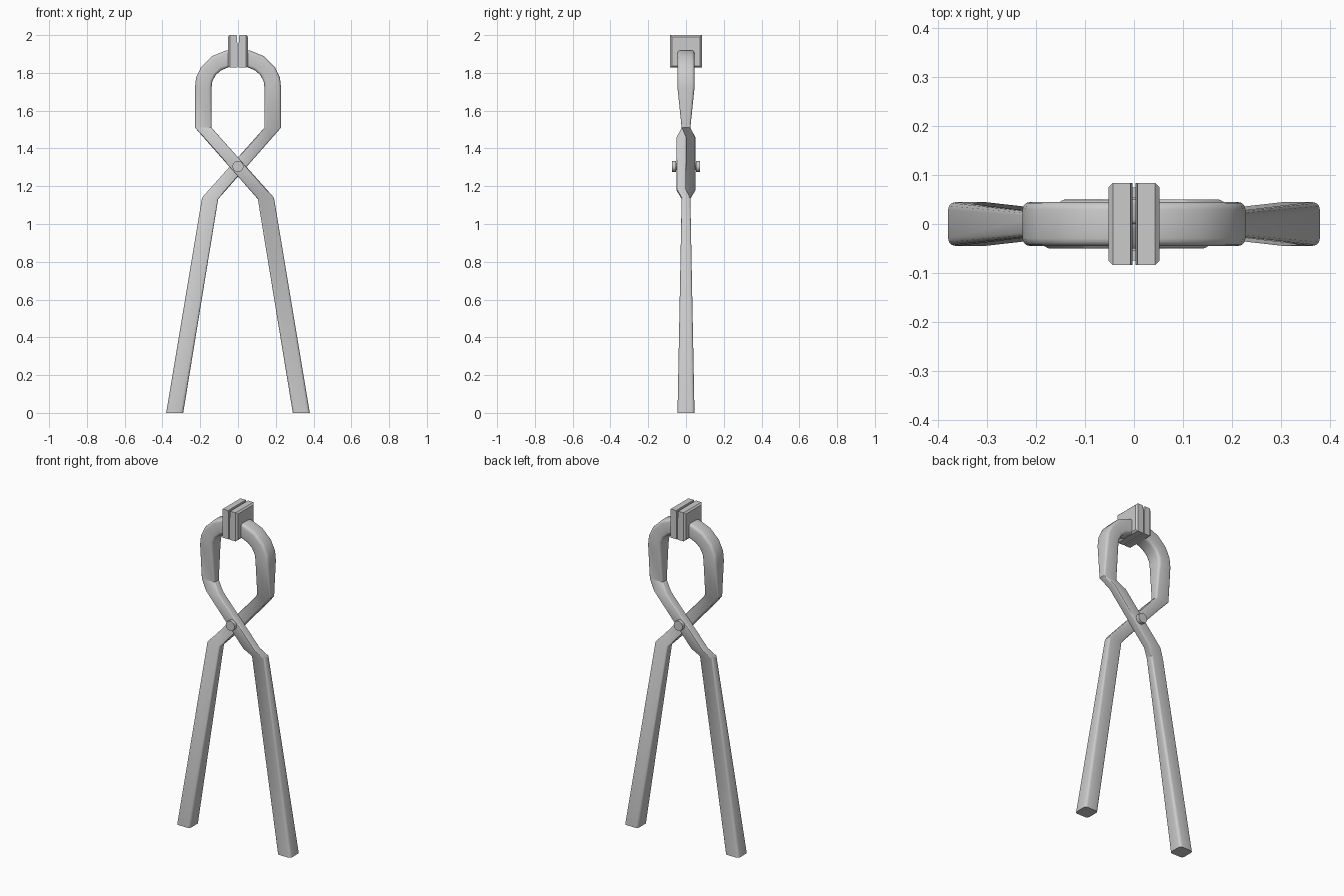
import bpy, bmesh, math
from mathutils import Vector, Matrix

if "Cube" in bpy.data.objects:
    bpy.data.objects.remove(bpy.data.objects["Cube"])


def finish(bm, name, angle=35):
    bmesh.ops.recalc_face_normals(bm, faces=bm.faces)
    me = bpy.data.meshes.new(name)
    bm.to_mesh(me)
    bm.free()
    me.shade_smooth()
    me.set_sharp_from_angle(angle=math.radians(angle))
    ob = bpy.data.objects.new(name, me)
    bpy.context.collection.objects.link(ob)
    return ob


def section(a, b, y0, y1):
    """Rounded rectangle between edge points a and b (x, z), from y0 to y1."""
    a, b = Vector((a[0], 0, a[1])), Vector((b[0], 0, b[1]))
    mid, u = (a + b) / 2, (b - a).normalized()
    hw, hy = (b - a).length / 2, (y1 - y0) / 2
    r = min(hw, hy) * 0.36
    pts = []
    for q in range(4):
        base = q * math.pi / 2
        sx = 1 if q in (0, 3) else -1
        sy = 1 if q < 2 else -1
        for k in range(4):
            t = base + k * math.pi / 6
            p = mid + u * (sx * (hw - r) + r * math.cos(t))
            p.y = (y0 + y1) / 2 + sy * (hy - r) + r * math.sin(t)
            pts.append(p)
    return pts


def arm(name):
    # right/upper edge and left/lower edge of the crossing strip
    a0, a1 = Vector((0.19, 1.14)), Vector((-0.14, 1.51))
    b0, b1 = Vector((0.105, 1.132)), Vector((-0.228, 1.51))
    st = [((0.38, 0), (0.29, 0), -0.045, 0.045),
          (a0, b0, -0.023, 0.023)]
    for t in (0.12, 0.86):
        st.append((a0.lerp(a1, t), b0.lerp(b1, t), -0.05, 0))
    st += [(a1, b1, -0.023, 0.023),
           ((-0.14, 1.72), (-0.228, 1.72), -0.045, 0.045),
           ((-0.136, 1.755), (-0.222, 1.775), -0.045, 0.045),
           ((-0.117, 1.79), (-0.195, 1.832), -0.045, 0.045),
           ((-0.087, 1.815), (-0.138, 1.888), -0.045, 0.045),
           ((-0.05, 1.83), (-0.065, 1.918), -0.045, 0.045),
           ((-0.03, 1.832), (-0.03, 1.922), -0.045, 0.045)]
    bm = bmesh.new()
    rings = [[bm.verts.new(p) for p in section(*s)] for s in st]
    n = len(rings[0])
    for r, s in zip(rings, rings[1:]):
        for i in range(n):
            j = (i + 1) % n
            bm.faces.new((r[i], r[j], s[j], s[i]))
    bm.faces.new(rings[0])
    bm.faces.new(rings[-1])
    return finish(bm, name, 32)


# two crossing arms, the back one is the front one turned half round
arm("front_arm")
arm("back_arm").data.transform(Matrix.Rotation(math.pi, 4, 'Z'))


# jaw plates
def jaw(name):
    bm = bmesh.new()
    prof = [(0.003, 1.828), (0.052, 1.828), (0.052, 2), (0.007, 2), (0.003, 1.95)]
    f = bm.faces.new([bm.verts.new((x, -0.084, z)) for x, z in prof])
    ext = bmesh.ops.extrude_face_region(bm, geom=[f])
    vs = [g for g in ext["geom"] if isinstance(g, bmesh.types.BMVert)]
    bmesh.ops.translate(bm, verts=vs, vec=(0, 0.168, 0))
    edges = [e for e in bm.edges if all(v.co.x > 0.05 for v in e.verts)]
    bmesh.ops.bevel(bm, geom=edges, offset=0.009, segments=1, affect='EDGES')
    return finish(bm, name, 10)


jaw("right_jaw")
jaw("left_jaw").data.transform(Matrix.Rotation(math.pi, 4, 'Z'))


# pivot rivet: shaft and two heads
def disc(name, r, y, depth):
    bm = bmesh.new()
    bmesh.ops.create_cone(bm, cap_ends=True, segments=20, radius1=r, radius2=r, depth=depth,
                          matrix=Matrix.Translation((0, y, 1.305)) @ Matrix.Rotation(math.pi / 2, 4, 'X'))
    return finish(bm, name)


disc("rivet_shaft", 0.019, 0, 0.13)
for side, s in (("front", -1), ("back", 1)):
    disc("rivet_head_" + side, 0.029, s * 0.064, 0.022)
